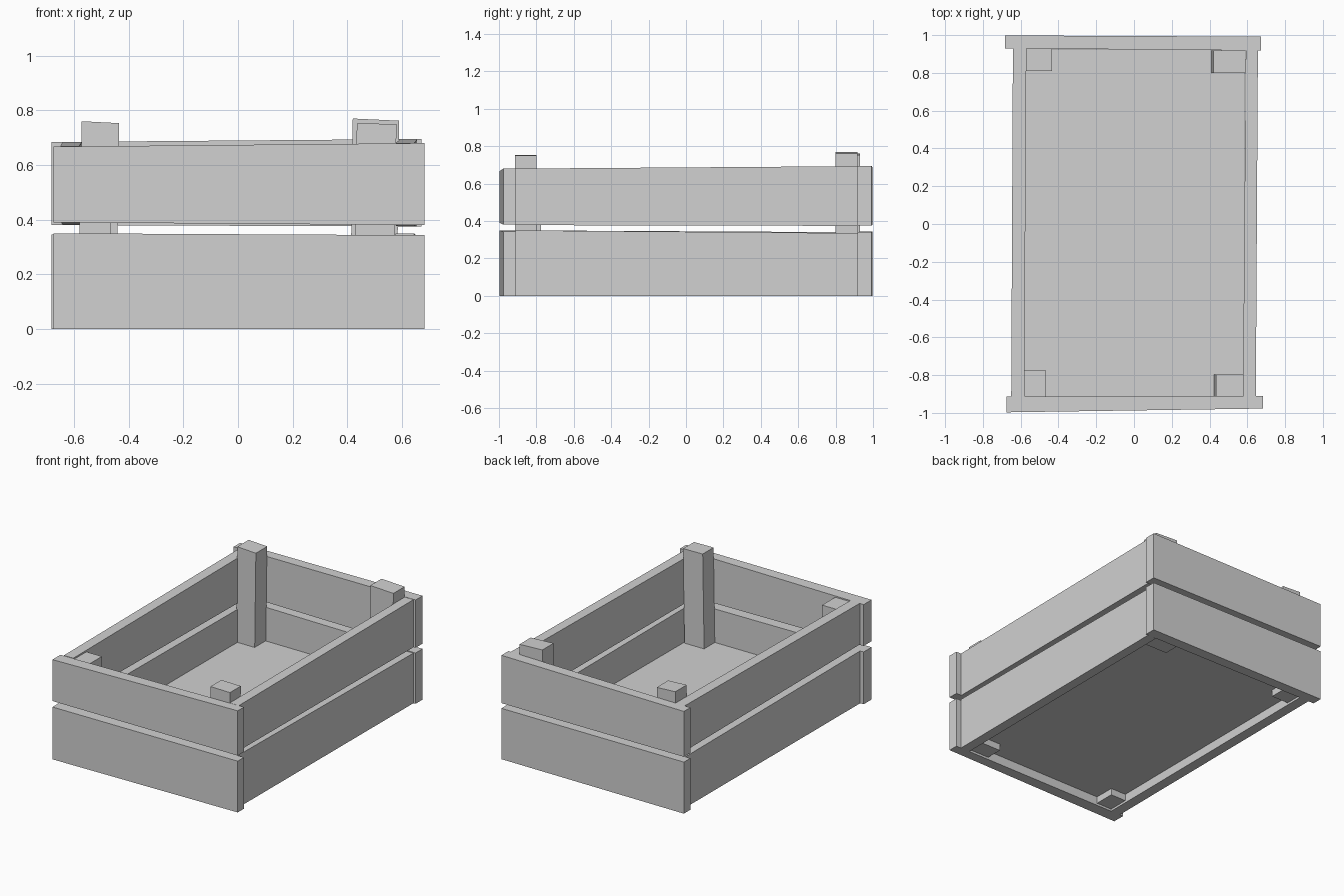
import bpy
import bmesh
from mathutils import Vector

default_cube = bpy.data.objects.get("Cube")
if default_cube:
    bpy.data.objects.remove(default_cube, do_unlink=True)


def make_material(name, value):
    material = bpy.data.materials.new(name)
    material.use_nodes = True
    colour = (value, value, value, 1)
    material.diffuse_color = colour
    material.node_tree.nodes["Principled BSDF"].inputs["Base Color"].default_value = colour
    return material


grey_wood = make_material("grey wood", 0.64)


def loft(name, first_ring, second_ring):
    """Join two four-cornered rings into a closed, slightly crooked block."""
    mesh = bmesh.new()
    first = [mesh.verts.new(point) for point in first_ring]
    second = [mesh.verts.new(point) for point in second_ring]
    mesh.faces.new(first)
    mesh.faces.new(second)
    for i in range(len(first)):
        j = (i + 1) % len(first)
        mesh.faces.new((first[i], first[j], second[j], second[i]))
    bmesh.ops.recalc_face_normals(mesh, faces=mesh.faces)
    data = bpy.data.meshes.new(name)
    mesh.to_mesh(data)
    mesh.free()
    data.materials.append(grey_wood)
    block = bpy.data.objects.new(name, data)
    bpy.context.collection.objects.link(block)
    return block


def board_end(centre, thickness, heights, along_x):
    """Cross-section of a board that runs along x or along y."""
    x, y = centre
    half = thickness / 2
    across = Vector((0, half, 0)) if along_x else Vector((half, 0, 0))
    low, high = (Vector((x, y, z)) for z in heights)
    return [low - across, low + across, high + across, high - across]


def board(name, start, end, thickness, start_heights, end_heights, along_x):
    loft(name,
         board_end(start, thickness[0], start_heights, along_x),
         board_end(end, thickness[1], end_heights, along_x))


def post(name, x_range, y_range, foot, tops, lean=0):
    """Upright with a sloped top; lean shifts its foot along x."""
    (left, right), (front, back) = x_range, y_range
    plan = [(left, front), (right, front), (right, back), (left, back)]
    top_left, top_right = tops
    upper = [(x, y, top_left if x == left else top_right) for x, y in plan]
    lower = [(x + lean, y, foot) for x, y in plan]
    loft(name, lower, upper)


# Wall boards: start, end, thickness, lower row heights, upper row heights
walls = {
    "front": ((-0.676, -0.955), (0.682, -0.944), (0.084, 0.066), True,
              ((0, 0.35), (0, 0.343)), ((0.39, 0.667), (0.38, 0.68))),
    "back": ((-0.683, 0.964), (0.672, 0.955), (0.068, 0.074), True,
             ((0, 0.345), (0, 0.34)), ((0.38, 0.684), (0.375, 0.695))),
    "right": ((-0.615, -0.913), (-0.606, 0.93), (0.07, 0.07), False,
              ((0, 0.35), (0, 0.34)), ((0.395, 0.67), (0.38, 0.684))),
    "left": ((0.611, -0.912), (0.624, 0.918), (0.068, 0.064), False,
             ((0, 0.35), (0, 0.335)), ((0.378, 0.68), (0.374, 0.693))),
}
for side, (start, end, thickness, along_x, lower, upper) in walls.items():
    for row, (start_heights, end_heights) in (("lower", lower), ("upper", upper)):
        board(f"{side}_{row}_board", start, end, thickness,
              start_heights, end_heights, along_x)

# Raised floor panel
board("floor_panel", (0, -0.913), (0, 0.925), (1.17, 1.17),
      (0.06, 0.12), (0.06, 0.12), False)

# Corner posts, reaching just below the floor
foot = 0.015
post("back_right_post", (-0.572, -0.435), (0.81, 0.93), foot, (0.76, 0.753), -0.01)
post("back_left_post", (0.42, 0.59), (0.8, 0.918), foot, (0.77, 0.762), -0.01)
post("front_right_post", (-0.58, -0.465), (-0.913, -0.775), foot, (0.66, 0.66))
post("front_left_post", (0.435, 0.58), (-0.913, -0.798), foot, (0.752, 0.75), -0.012)
